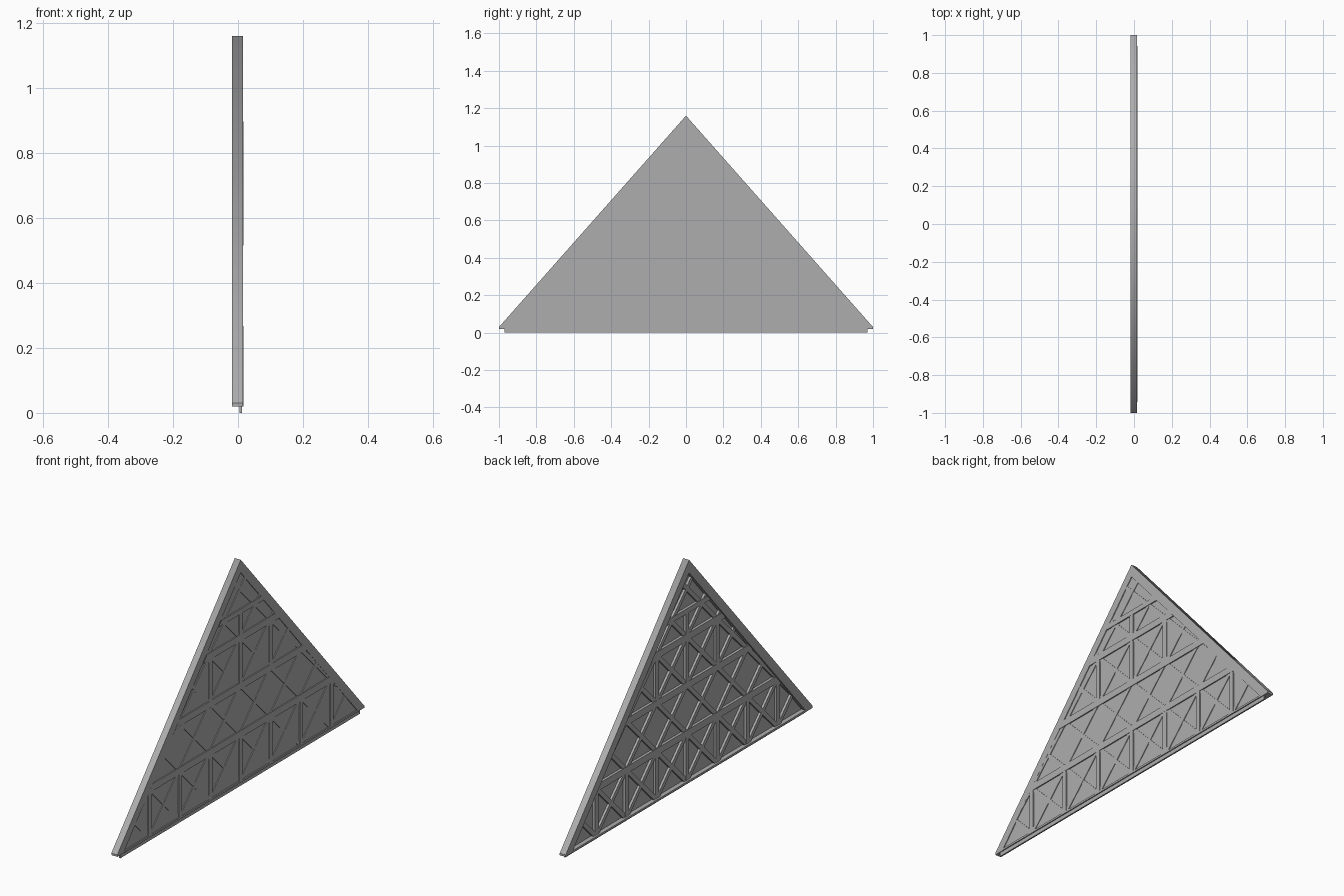
import bpy, bmesh
from math import hypot
from mathutils import Vector

if "Cube" in bpy.data.objects:
    bpy.data.objects.remove(bpy.data.objects["Cube"])

SLOPE = 1.13            # rise of the raking edges
APEX_IN = 1.094         # apex of the opening inside the frame
SILL = 0.03             # bottom of the opening
STEP = 0.245            # lattice cell size
ROWS = [0.268, 0.515, 0.762, 0.897]

grey = bpy.data.materials.new("dark_grey")
grey.diffuse_color = (0.42, 0.42, 0.42, 1)
grey.use_nodes = True
grey.node_tree.nodes["Principled BSDF"].inputs["Base Color"].default_value = grey.diffuse_color


def extrude(bm, pts, x0, x1):
    """Add a prism with a (y, z) outline between x0 and x1."""
    a = [bm.verts.new((x0, y, z)) for y, z in pts]
    b = [bm.verts.new((x1, y, z)) for y, z in pts]
    n = len(pts)
    faces = [bm.faces.new(a), bm.faces.new(b)]
    for i in range(n):
        j = (i + 1) % n
        faces.append(bm.faces.new((a[i], a[j], b[j], b[i])))
    bmesh.ops.recalc_face_normals(bm, faces=faces)
    return faces


def finish(bm, name):
    me = bpy.data.meshes.new(name)
    bm.to_mesh(me)
    bm.free()
    me.materials.append(grey)
    ob = bpy.data.objects.new(name, me)
    bpy.context.collection.objects.link(ob)
    return ob


def prism(name, pts, x0, x1, smooth_sides=()):
    bm = bmesh.new()
    faces = extrude(bm, pts, x0, x1)
    for i in smooth_sides:
        faces[2 + i].smooth = True
    return finish(bm, name)


def clipped_bar(target, p, q, width, x0, x1):
    """Add a bar from p to q, trimmed to the triangular opening."""
    (y0, z0), (y1, z1) = p, q
    length = hypot(y1 - y0, z1 - z0)
    ny, nz = -(z1 - z0) / length * width / 2, (y1 - y0) / length * width / 2
    bm = bmesh.new()
    extrude(bm, [(y0 + ny, z0 + nz), (y1 + ny, z1 + nz),
                 (y1 - ny, z1 - nz), (y0 - ny, z0 - nz)], x0, x1)
    planes = [((0, 0, SILL), (0, 0, -1)),
              ((0, 0, APEX_IN), (0, SLOPE, 1)),
              ((0, 0, APEX_IN), (0, -SLOPE, 1))]
    for co, no in planes:
        if not bm.verts:
            break
        bmesh.ops.bisect_plane(bm, geom=bm.verts[:] + bm.edges[:] + bm.faces[:],
                               plane_co=Vector(co), plane_no=Vector(no).normalized(),
                               clear_outer=True)
    tmp = bpy.data.meshes.new("tmp")
    bm.to_mesh(tmp)
    bm.free()
    target.from_mesh(tmp)
    bpy.data.meshes.remove(tmp)


# Infill panel with a tongue hanging below the frame
prism("infill_panel", [(-0.97, 0), (0.97, 0), (0.97, 0.025), (0, 1.12), (-0.97, 0.025)],
      0.005, 0.012)

# Raking frame, shaded smoothly over the ridge
foot = (APEX_IN - SILL) / SLOPE
prism("rake_frame", [(foot, 0.02), (1, 0.02), (1, 0.03), (0, 1.16), (-1, 0.03),
                     (-1, 0.02), (-foot, 0.02), (-foot, SILL), (0, APEX_IN), (foot, SILL)],
      -0.018, 0.016, smooth_sides=(2, 3))

# Bottom rail
prism("bottom_rail", [(-foot, 0.02), (foot, 0.02), (foot, SILL), (-foot, SILL)],
      -0.018, 0.0175)

# Horizontal rails
bm = bmesh.new()
for z in ROWS:
    clipped_bar(bm, (-1, z), (1, z), 0.026 if z > 0.8 else 0.036, -0.009, 0.0178)
finish(bm, "horizontal_rails")

# Vertical posts: (column range, bottom, top)
bm = bmesh.new()
for n, z0, z1 in [(3, 0.02, ROWS[0]), (1, ROWS[1], ROWS[2]), (0, ROWS[2], ROWS[3])]:
    for k in range(-n, n + 1):
        clipped_bar(bm, (k * STEP, z0), (k * STEP, z1), 0.026, -0.0085, 0.0175)
finish(bm, "vertical_posts")

# Crossing diagonal braces through every lattice node
for name, s in [("rising_braces", 1), ("falling_braces", -1)]:
    bm = bmesh.new()
    for k in range(-7, 4):
        y = k * STEP
        clipped_bar(bm, (s * (y - 0.1), 0.02 - 0.1), (s * (y + 1.2), 0.02 + 1.2 * 1.01),
                    0.022, -0.007, 0.0152 + s * 0.0003)
    finish(bm, name)
